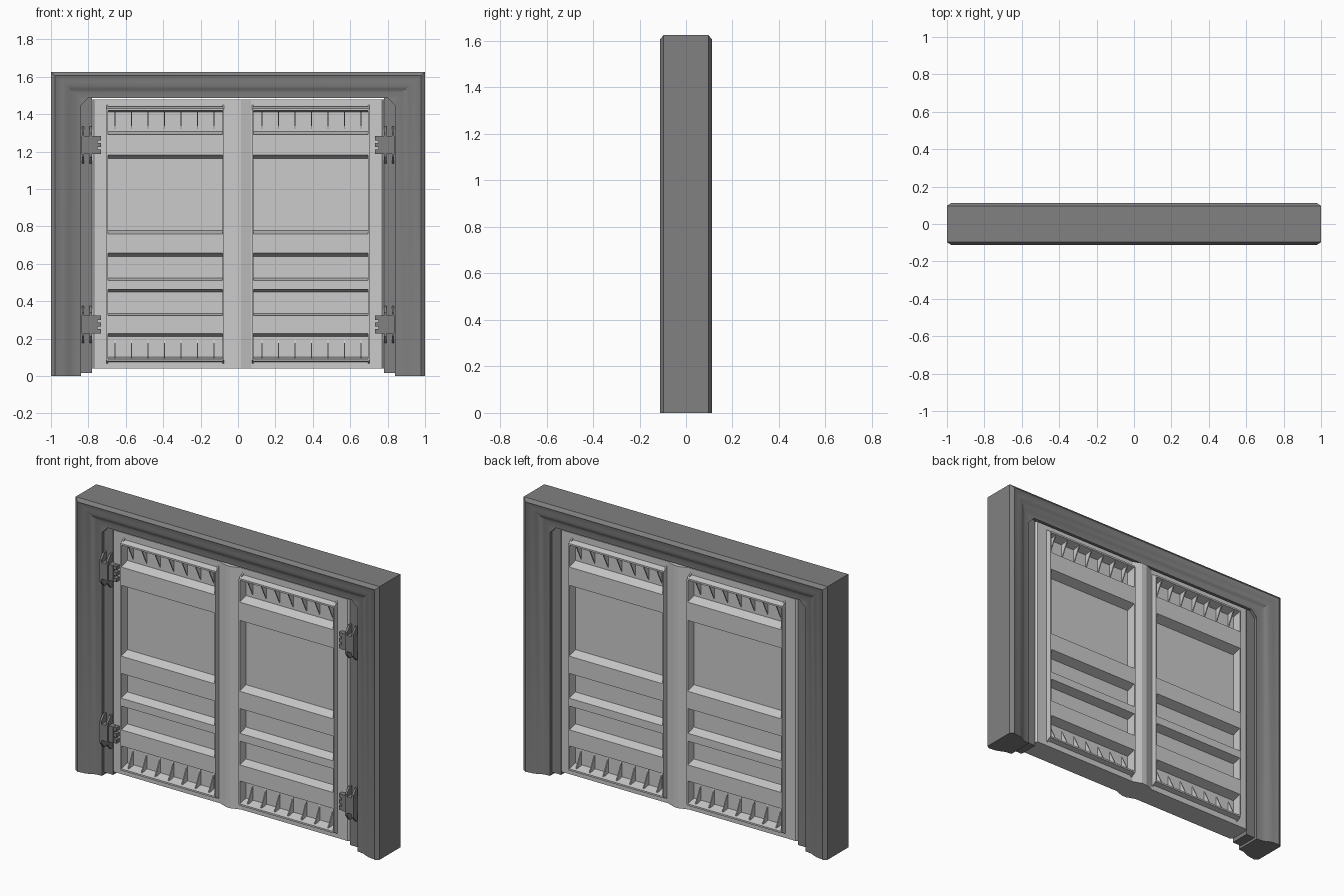
import bpy, bmesh

if "Cube" in bpy.data.objects:
    bpy.data.objects.remove(bpy.data.objects["Cube"])

dark = bpy.data.materials.new("dark_grey")
dark.diffuse_color = (0.22, 0.22, 0.22, 1)
dark.use_nodes = True
dark.node_tree.nodes["Principled BSDF"].inputs["Base Color"].default_value = dark.diffuse_color

H = 1.625          # overall height
FACE = 0.103       # half thickness at the rails
STILE = 0.07       # half thickness of the door border
FLOOR = 0.045      # half thickness of recessed panels
X_IN, X_OUT = 0.08, 0.70   # recess limits


def finish(name, bm, mat=None, mirror=True, smooth=False):
    bmesh.ops.recalc_face_normals(bm, faces=bm.faces)
    me = bpy.data.meshes.new(name)
    bm.to_mesh(me)
    bm.free()
    ob = bpy.data.objects.new(name, me)
    bpy.context.collection.objects.link(ob)
    if mat:
        me.materials.append(mat)
    if mirror:
        m = ob.modifiers.new("mirror", 'MIRROR')
        m.use_mirror_merge = False
    if smooth:
        bpy.ops.object.select_all(action='DESELECT')
        ob.select_set(True)
        bpy.context.view_layer.objects.active = ob
        bpy.ops.object.shade_smooth_by_angle(angle=0.5)
    return ob


def prism(bm, pts, a, b, place):
    """Extrude a 2D outline from a to b; place maps (p, q, t) to xyz."""
    lo = [bm.verts.new(place(p, q, a)) for p, q in pts]
    hi = [bm.verts.new(place(p, q, b)) for p, q in pts]
    bm.faces.new(lo)
    bm.faces.new(hi)
    n = len(pts)
    for i in range(n):
        j = (i + 1) % n
        bm.faces.new((lo[i], lo[j], hi[j], hi[i]))


def both_sides(pts):
    """Close a half outline by reflecting its second coordinate."""
    return pts + [(p, -q) for p, q in reversed(pts)]


def along_x(p, q, t):   # outline in (z, y)
    return (t, q, p)


def along_y(p, q, t):   # outline in (x, z)
    return (p, t, q)


def along_z(p, q, t):   # outline in (x, y)
    return (p, q, t)


def box(bm, x0, x1, y0, y1, z0, z1):
    prism(bm, [(x0, y0), (x1, y0), (x1, y1), (x0, y1)], z0, z1, along_z)


# Outer frame: mitred sweep of a moulded profile around three sides
profile = both_sides([(0, .097), (.022, .112), (.028, .109), (.06, .106),
                      (.085, .099), (.105, .088), (.125, .081), (.16, .078)])
bm = bmesh.new()
rings = []
for side, top in ((-1, 0), (-1, 1), (1, 1), (1, 0)):
    rings.append([bm.verts.new((side * (1 - u), y, (H - u * .875) if top else 0))
                  for u, y in profile])
for r, s in zip(rings, rings[1:]):
    for i in range(len(profile)):
        j = (i + 1) % len(profile)
        bm.faces.new((r[i], r[j], s[j], s[i]))
bm.faces.new(rings[0])
bm.faces.new(rings[-1])
finish("outer_frame", bm, dark, mirror=False, smooth=True)

# Inner door posts with chamfered corner fillets
bm = bmesh.new()
box(bm, .78, .845, -.06, .06, .015, 1.488)
prism(bm, [(.842, 1.445), (.842, 1.488), (.80, 1.488)], -.078, .078, along_y)
finish("door_post", bm, dark)

# Door borders: raised meeting stile at the centre, flat outer stile
bm = bmesh.new()
prism(bm, both_sides([(0, .09), (.015, .09), (.07, STILE), (X_IN, STILE)]),
      .04, 1.478, along_z)
prism(bm, both_sides([(X_OUT, STILE), (.77, STILE), (.78, STILE - .01)]),
      .04, 1.478, along_z)
finish("door_stile", bm)

# Recessed panel with top and bottom borders
bm = bmesh.new()
box(bm, X_IN, X_OUT, -FLOOR, FLOOR, .05, 1.47)
box(bm, X_IN, X_OUT, -STILE, STILE, .04, .075)
box(bm, X_IN, X_OUT, -STILE, STILE, 1.44, 1.478)
finish("door_panel", bm)

# Rails: flat face from z0 to z1, sloping back to the panel at s0 and s1
bm = bmesh.new()
for s0, z0, z1, s1 in ((.07, .08, .09, .102), (.21, .226, .322, .335),
                       (.45, .463, .51, .525), (.638, .657, .76, .777),
                       (1.162, 1.181, 1.29, 1.307), (1.41, 1.42, 1.43, 1.442)):
    prism(bm, both_sides([(s0, FLOOR), (z0, FACE), (z1, FACE), (s1, FLOOR)]),
          X_IN, X_OUT, along_x)
finish("door_rail", bm)

# Thin side plates with sloped ends, closing off the rails
bm = bmesh.new()
for x in (X_IN, X_OUT):
    prism(bm, both_sides([(.06, STILE - .01), (.085, FACE), (1.425, FACE),
                          (1.455, STILE - .01)]), x - .004, x + .004, along_x)
finish("side_plate", bm)

# Tapered fins in the top and bottom recesses, on both faces
bm = bmesh.new()
for i in range(7):
    x = .128 + i * .0883
    for deep, tip in ((1.418, 1.315), (.096, .20)):
        prism(bm, both_sides([(deep, FACE - .01), (tip, FLOOR - .003)]),
              x - .003, x + .003, along_x)
finish("door_fin", bm)

# Hinges on the front: knuckle block, toothed leaf and tapered prongs
bm = bmesh.new()
for z in (.275, 1.235):
    box(bm, .782, .836, -.108, -.05, z - .048, z + .048)
    box(bm, .752, .782, -.1, -.05, z - .048, z + .048)
    for dz in (-.036, 0, .036):
        box(bm, .732, .752, -.098, -.07, z + dz - .011, z + dz + .011)
    for x in (.787, .829):
        for s in (-1, 1):
            prism(bm, [(z + s * .048, -.05), (z + s * .048, -.108),
                       (z + s * .065, -.108), (z + s * .098, -.08),
                       (z + s * .098, -.05)], x - .006, x + .006, along_x)
finish("hinge", bm, dark)
